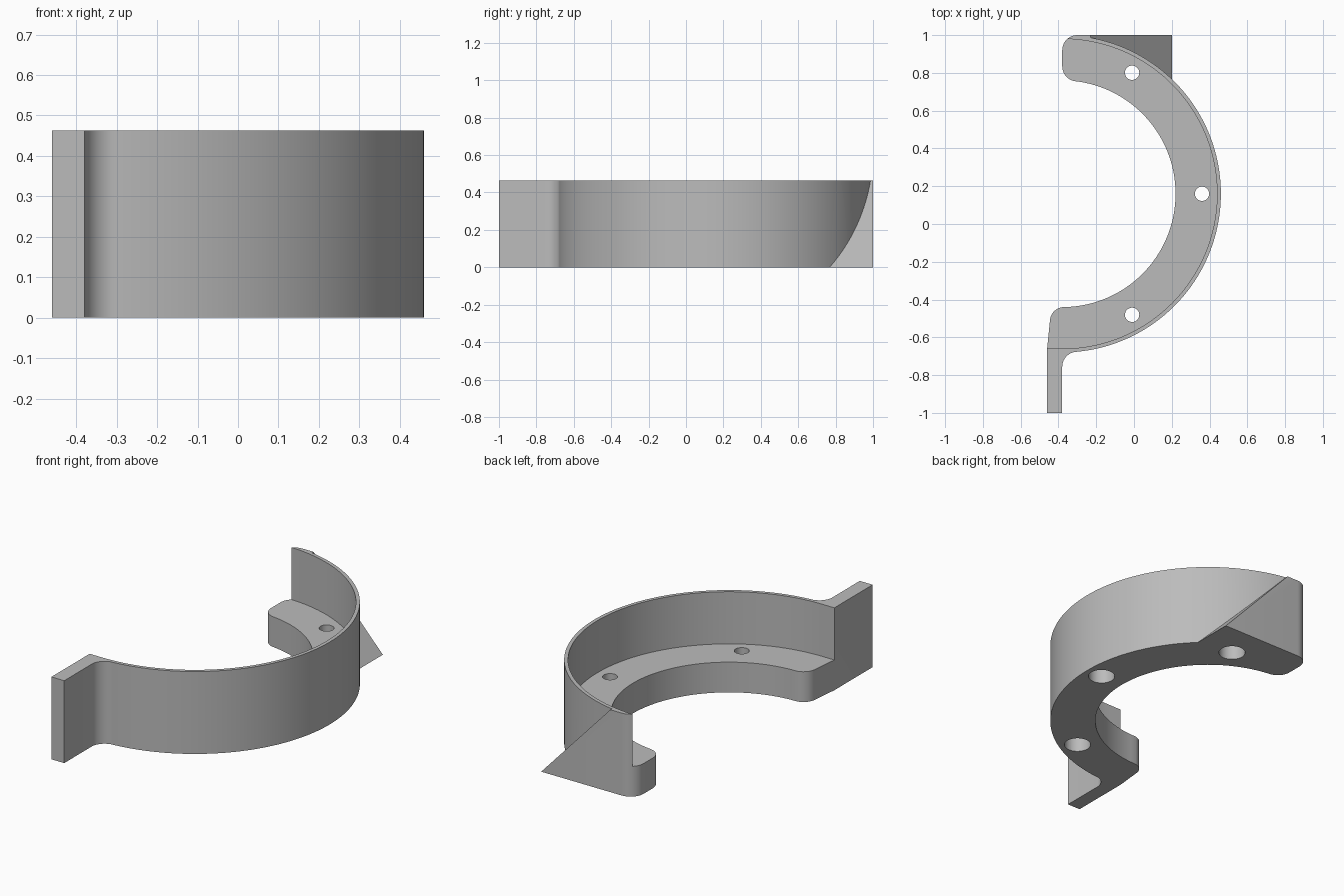
import bpy, math
from math import cos, sin, radians

if "Cube" in bpy.data.objects:
    bpy.data.objects.remove(bpy.data.objects["Cube"], do_unlink=True)

CX, CY = -0.38, 0.16            # ring centre
R_OUT, R_WALL, R_IN = 0.84, 0.82, 0.60
H, FLOOR = 0.463, 0.17

grey = bpy.data.materials.new("plain grey")
grey.use_nodes = True
grey.diffuse_color = (0.5, 0.5, 0.5, 1)
grey.node_tree.nodes["Principled BSDF"].inputs["Base Color"].default_value = (0.5, 0.5, 0.5, 1)


def arc(x, y, r, start, end, n):
    angles = [radians(start + (end - start) * i / n) for i in range(n + 1)]
    return [(x + r * cos(a), y + r * sin(a)) for a in angles]


def prism(name, outline, low, high, axis="z"):
    """Extrude a closed outline along z, or an x-z profile along y."""
    def place(p, d):
        return (p[0], p[1], d) if axis == "z" else (p[0], d, p[1])
    n = len(outline)
    verts = [place(p, d) for d in (low, high) for p in outline]
    faces = [list(range(n))[::-1], list(range(n, 2 * n))]
    faces += [[i, (i + 1) % n, n + (i + 1) % n, n + i] for i in range(n)]
    if axis == "y":
        faces = [f[::-1] for f in faces]
    mesh = bpy.data.meshes.new(name)
    mesh.from_pydata(verts, [], faces)
    mesh.materials.append(grey)
    obj = bpy.data.objects.new(name, mesh)
    bpy.context.collection.objects.link(obj)
    return obj


def combine(target, tool, operation):
    bpy.context.view_layer.objects.active = target
    mod = target.modifiers.new(operation, "BOOLEAN")
    mod.operation, mod.solver, mod.object = operation, "EXACT", tool
    bpy.ops.object.modifier_apply(modifier=mod.name)
    bpy.data.objects.remove(tool, do_unlink=True)


# Half ring with rounded ends and a straight mounting tab
outline = arc(CX, CY, R_OUT, -84.5, 84.5, 96)
outline += arc(-0.30, 0.92, 0.08, 90, 180, 10)
outline += arc(-0.30, 0.835, 0.08, 180, 270, 10)
outline += arc(CX, CY, R_IN, 82, -89, 80)
outline += arc(-0.37, -0.515, 0.075, 90, 174, 10)
outline += [(-0.46, -0.66), (-0.46, -1.0), (-0.38, -1.0)]
outline += arc(-0.30, -0.756, 0.08, 180, 98, 10)
bracket = prism("half_ring_bracket", outline, 0, H)

# Sloping gusset on the back
slope = [(0.20, 0), (-0.23, H), (-0.30, H), (-0.30, 0)]
combine(bracket, prism("gusset", slope[::-1], 0.762, 1.0, "y"), "UNION")

# Pocket that leaves a thin outer wall above the floor
pocket = arc(CX, CY, R_WALL, -90, 90, 96) + [(-0.9, 0.98), (-0.9, -0.66)]
combine(bracket, prism("pocket", pocket, FLOOR, 0.7), "DIFFERENCE")

# Screw holes, wider underneath
for angle in (-60, 0, 60):
    x, y = CX + 0.74 * cos(radians(angle)), CY + 0.74 * sin(radians(angle))
    for radius, top in ((0.038, 0.3), (0.07, 0.10)):
        hole = prism("hole", arc(x, y, radius, 0, 348.75, 31), -0.1, top)
        combine(bracket, hole, "DIFFERENCE")

bpy.ops.object.select_all(action="DESELECT")
bracket.select_set(True)
bpy.context.view_layer.objects.active = bracket
bpy.ops.object.shade_smooth_by_angle(angle=radians(25))
